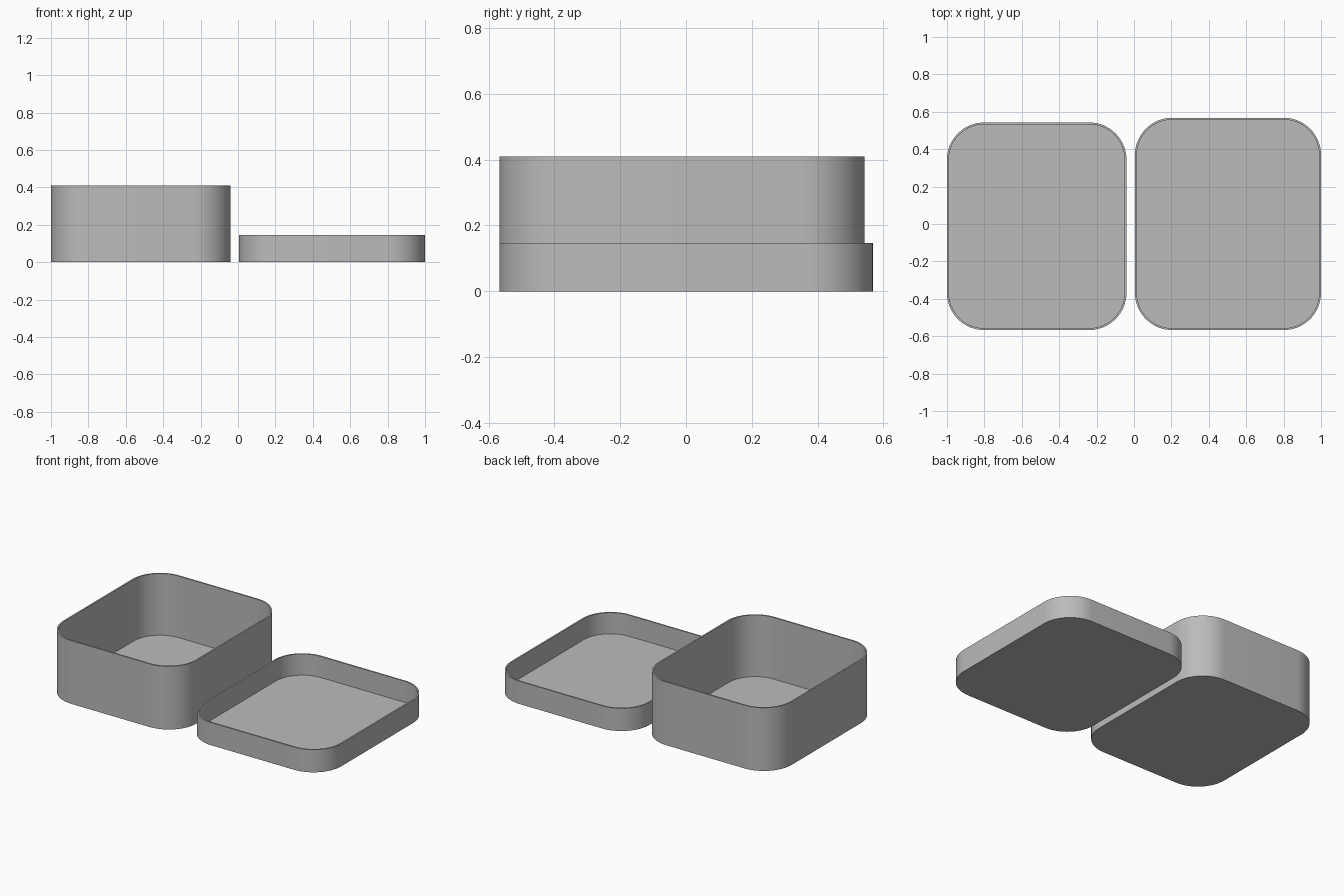
import bpy
import bmesh
from math import pi, sin, cos, radians

cube = bpy.data.objects.get("Cube")
if cube:
    bpy.data.objects.remove(cube, do_unlink=True)

WALL = 0.01
RADIUS = 0.2
STEPS = 16

grey = bpy.data.materials.new("plain grey")
grey.use_nodes = True
colour = (0.5, 0.5, 0.5, 1)
grey.diffuse_color = colour
grey.node_tree.nodes["Principled BSDF"].inputs["Base Color"].default_value = colour


def rounded_ring(bm, x0, x1, y0, y1, z, inset):
    """Rounded rectangle of vertices, counter-clockwise from above."""
    r = RADIUS - inset
    centres = [(x1 - RADIUS, y1 - RADIUS), (x0 + RADIUS, y1 - RADIUS),
               (x0 + RADIUS, y0 + RADIUS), (x1 - RADIUS, y0 + RADIUS)]
    ring = []
    for corner, (cx, cy) in enumerate(centres):
        for i in range(STEPS + 1):
            a = (corner + i / STEPS) * pi / 2
            ring.append(bm.verts.new((cx + r * cos(a), cy + r * sin(a), z)))
    return ring


def tray(name, x0, x1, y0, y1, height):
    """Open thin-walled tray with rounded corners."""
    bm = bmesh.new()
    levels = [(0, 0), (height, 0), (height, WALL), (WALL, WALL)]
    rings = [rounded_ring(bm, x0, x1, y0, y1, z, inset) for z, inset in levels]
    for low, high in zip(rings, rings[1:]):
        for i in range(len(low)):
            j = (i + 1) % len(low)
            bm.faces.new((low[i], low[j], high[j], high[i]))
    bm.faces.new(rings[0][::-1])
    bm.faces.new(rings[-1])
    mesh = bpy.data.meshes.new(name)
    bm.to_mesh(mesh)
    bm.free()
    mesh.materials.append(grey)
    obj = bpy.data.objects.new(name, mesh)
    bpy.context.collection.objects.link(obj)
    bpy.ops.object.select_all(action="DESELECT")
    obj.select_set(True)
    bpy.context.view_layer.objects.active = obj
    bpy.ops.object.shade_smooth_by_angle(angle=radians(30))


# Deep box on the right, shallow lid on the left
tray("box_base", -1, -0.04, -0.567, 0.543, 0.41)
tray("box_lid", 0.005, 1, -0.567, 0.568, 0.147)
